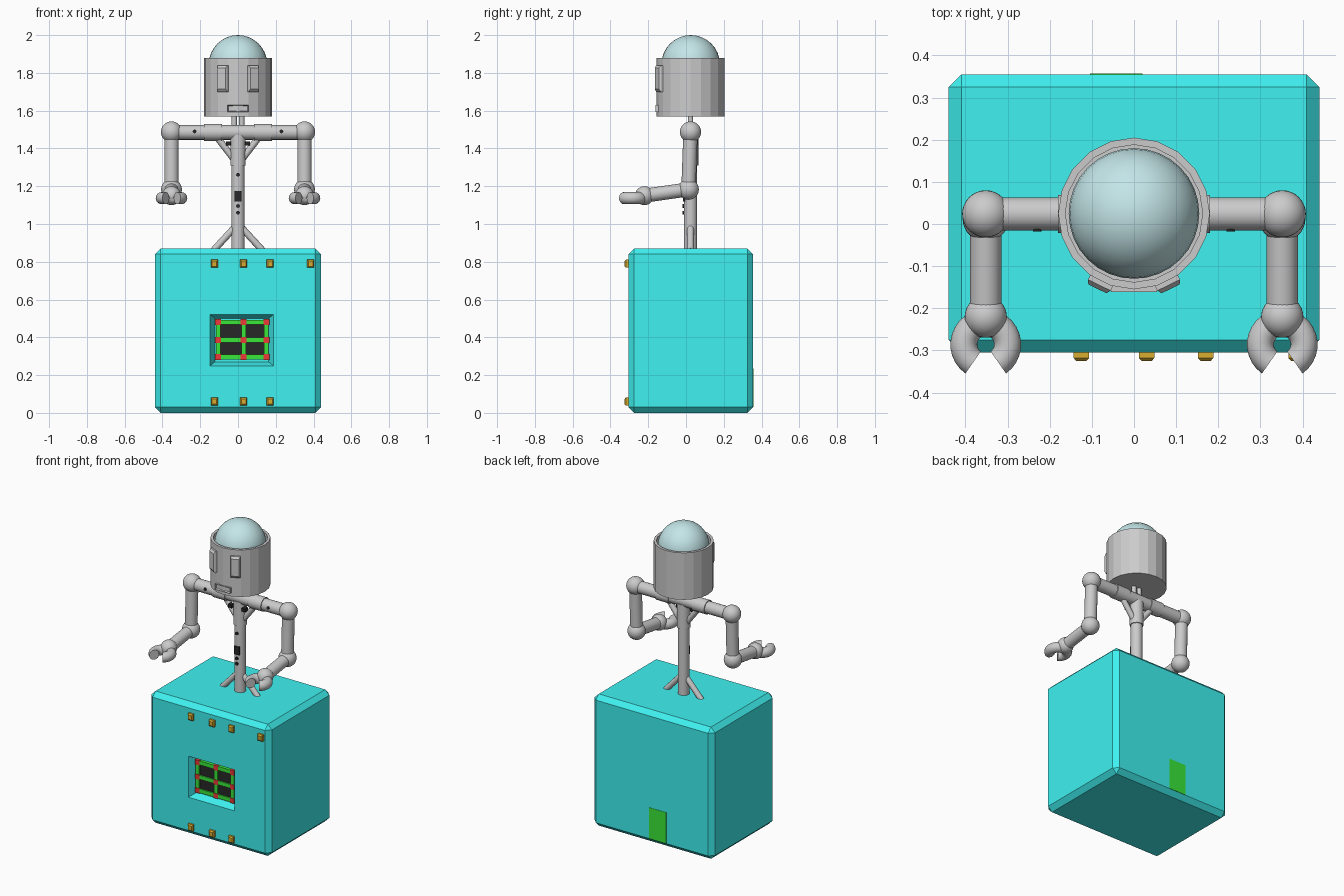
import bpy, bmesh
from math import radians, pi, sin, cos, atan2
from mathutils import Vector, Matrix

if "Cube" in bpy.data.objects:
    bpy.data.objects.remove(bpy.data.objects["Cube"])


def material(name, color):
    m = bpy.data.materials.new(name)
    m.diffuse_color = (*color, 1)
    m.use_nodes = True
    m.node_tree.nodes["Principled BSDF"].inputs["Base Color"].default_value = m.diffuse_color
    return m


CYAN = material("cyan", (0.05, 0.88, 0.88))
GREEN = material("green", (0.04, 0.8, 0.04))
RED = material("red", (0.85, 0.04, 0.04))
BLACK = material("black", (0.02, 0.02, 0.02))
AMBER = material("amber", (0.7, 0.42, 0.03))
GLASS = material("pale_glass", (0.55, 0.79, 0.81))


def finish(name, bm, mat=None):
    bmesh.ops.recalc_face_normals(bm, faces=bm.faces[:])
    me = bpy.data.meshes.new(name)
    bm.to_mesh(me)
    bm.free()
    ob = bpy.data.objects.new(name, me)
    bpy.context.collection.objects.link(ob)
    if mat:
        me.materials.append(mat)
    return ob


def smooth(ob, angle=35):
    bpy.ops.object.select_all(action='DESELECT')
    ob.select_set(True)
    bpy.context.view_layer.objects.active = ob
    bpy.ops.object.shade_smooth_by_angle(angle=radians(angle))
    return ob


def box(name, center, size, mat=None, front=1.0, turn=0.0):
    """Box whose -y face may be scaled, turned about z."""
    bm = bmesh.new()
    bmesh.ops.create_cube(bm, size=1)
    for v in bm.verts:
        f = front if v.co.y < 0 else 1
        v.co = Vector((v.co.x * size[0] * f, v.co.y * size[1], v.co.z * size[2] * f))
    bm.transform(Matrix.Translation(center) @ Matrix.Rotation(turn, 4, 'Z'))
    return finish(name, bm, mat)


def rod(name, a, b, r, mat=None, sides=20):
    a, b = Vector(a), Vector(b)
    bm = bmesh.new()
    bmesh.ops.create_cone(bm, cap_ends=True, segments=sides, radius1=r, radius2=r, depth=(b - a).length)
    rot = (b - a).to_track_quat('Z', 'Y').to_matrix().to_4x4()
    bm.transform(Matrix.Translation((a + b) / 2) @ rot)
    return smooth(finish(name, bm, mat))


def ball(name, center, r, mat=None, u=32, v=16):
    bm = bmesh.new()
    bmesh.ops.create_uvsphere(bm, u_segments=u, v_segments=v, radius=r)
    bm.transform(Matrix.Translation(center))
    return smooth(finish(name, bm, mat))


YC = 0.024  # depth of the body axis

# Base cabinet with chamfered edges and a sloped screen recess
cabinet = box("base_cabinet", (0, 0.025, 0.435), (0.88, 0.66, 0.87), CYAN)
bev = cabinet.modifiers.new("chamfer", 'BEVEL')
bev.width, bev.segments = 0.03, 1
cutter = box("recess_cutter", (0.02, -0.29, 0.385), (0.285, 0.07, 0.23), CYAN, front=1.25)
cutter.hide_render = True
cutter.hide_set(True)
cut = cabinet.modifiers.new("recess", 'BOOLEAN')
cut.operation, cut.object, cut.solver = 'DIFFERENCE', cutter, 'EXACT'

# Screen: black panel, green bars and red nodes
cols, rows = (-0.105, 0.03, 0.15), (0.48, 0.385, 0.295)
box("screen_panel", (0.022, -0.26, 0.387), (0.27, 0.012, 0.21), BLACK)
for x in cols:
    box("screen_bar_vertical", (x, -0.265, 0.387), (0.024, 0.018, 0.2), GREEN)
for z in rows:
    box("screen_bar_horizontal", (0.022, -0.265, z), (0.26, 0.018, 0.026), GREEN)
    for x in cols:
        box("screen_node", (x, -0.266, z), (0.032, 0.022, 0.032), RED)

# Amber buttons and the back patch
for x, z in [(-0.125, 0.79), (0.03, 0.79), (0.17, 0.79), (0.385, 0.79),
             (-0.125, 0.06), (0.03, 0.06), (0.17, 0.06)]:
    box("button", (x, -0.31, z), (0.037, 0.016, 0.043), AMBER)
    box("button_cap", (x, -0.3215, z), (0.037, 0.007, 0.043), AMBER, front=0.65)
box("back_patch", (-0.042, 0.354, 0.133), (0.125, 0.006, 0.205), GREEN)

# Spine, neck and struts
rod("spine", (0, YC, 0.86), (0, YC, 1.48), 0.035)
rod("spine_sleeve", (0, YC, 1.31), (0, YC, 1.47), 0.041)
rod("shoulder_bar", (-0.352, YC, 1.485), (0.352, YC, 1.485), 0.039)
for s in (-1, 1):
    rod("neck_tube", (s * 0.02, YC, 1.48), (s * 0.02, YC, 1.6), 0.014, sides=12)
    rod("lower_strut", (s * 0.13, YC, 0.86), (s * 0.015, YC, 0.985), 0.018, sides=12)
    rod("upper_strut", (s * 0.115, YC, 1.465), (s * 0.015, YC, 1.335), 0.018, sides=12)
    rod("shoulder_sleeve", (s * 0.085, YC, 1.485), (s * 0.18, YC, 1.485), 0.045)
    rod("shoulder_rivet", (s * 0.23, -0.018, 1.49), (s * 0.23, 0, 1.49), 0.01, BLACK, 12)
    box("collar_block", (s * 0.05, 0.0, 1.427), (0.026, 0.03, 0.022), BLACK)
for z in (1.26, 1.095, 1.06):
    rod("spine_rivet", (0, -0.018, z), (0, 0, z), 0.01, BLACK, 12)
box("spine_socket", (0, -0.008, 1.147), (0.036, 0.018, 0.054), BLACK)


def claw(name, center, major, minor, gap):
    """Open ring gripper, gap (half angle) facing -y."""
    bm = bmesh.new()
    n = 16
    a0 = -pi / 2 + gap
    ring = []
    for i in range(n):
        t = 2 * pi * i / n
        r = major + minor * cos(t)
        ring.append(bm.verts.new((r * cos(a0), r * sin(a0), minor * sin(t))))
    edges = [bm.edges.new((ring[i], ring[(i + 1) % n])) for i in range(n)]
    bmesh.ops.spin(bm, geom=edges, cent=(0, 0, 0), axis=(0, 0, 1), angle=2 * pi - 2 * gap, steps=24)
    bmesh.ops.holes_fill(bm, edges=[e for e in bm.edges if e.is_boundary], sides=0)
    bm.transform(Matrix.Translation(center))
    return smooth(finish(name, bm))


# Arms
for s in (-1, 1):
    x = s * 0.352
    shoulder, elbow, wrist = (x, YC, 1.487), (x, 0.013, 1.183), (x, -0.22, 1.15)
    ball("shoulder_ball", shoulder, 0.056)
    rod("upper_arm", shoulder, elbow, 0.038)
    ball("elbow_ball", elbow, 0.055)
    rod("forearm", elbow, wrist, 0.037)
    ball("wrist_ball", wrist, 0.05)
    claw("gripper", (x, -0.286, 1.137), 0.052, 0.032, radians(35))

# Head: open can turned from a profile
bm = bmesh.new()
profile = [(0, 1.57), (0.18, 1.57), (0.18, 1.88), (0.163, 1.88), (0.163, 1.68), (0, 1.68)]
vs = [bm.verts.new((r, 0, z)) for r, z in profile]
es = [bm.edges.new(p) for p in zip(vs, vs[1:])]
bmesh.ops.spin(bm, geom=es, cent=(0, 0, 0), axis=(0, 0, 1), angle=2 * pi, steps=20)
bmesh.ops.remove_doubles(bm, verts=bm.verts[:], dist=1e-4)
bm.transform(Matrix.Translation((0, 0.025, 0)))
finish("head_can", bm)
ball("head_dome", (0, 0.025, 1.845), 0.155, GLASS)

# Eyes set radially on the can
for s in (-1, 1):
    a = s * atan2(0.08, 0.165)
    for part, r, d, f in (("eye_frame", 0.176, 0.026, 1), ("eye_lens", 0.194, 0.01, 0.8)):
        box(part, (r * sin(a), 0.025 - r * cos(a), 1.77), (0.06, d, 0.14), None, f, a)

# Mouth with a sunken slot
mouth = box("mouth", (0, -0.145, 1.612), (0.11, 0.034, 0.036))
bm = bmesh.new()
bm.from_mesh(mouth.data)
face = min(bm.faces, key=lambda f: f.calc_center_median().y)
bmesh.ops.inset_region(bm, faces=[face], thickness=0.006)
for v in face.verts:
    v.co.y += 0.012
bm.to_mesh(mouth.data)
bm.free()
